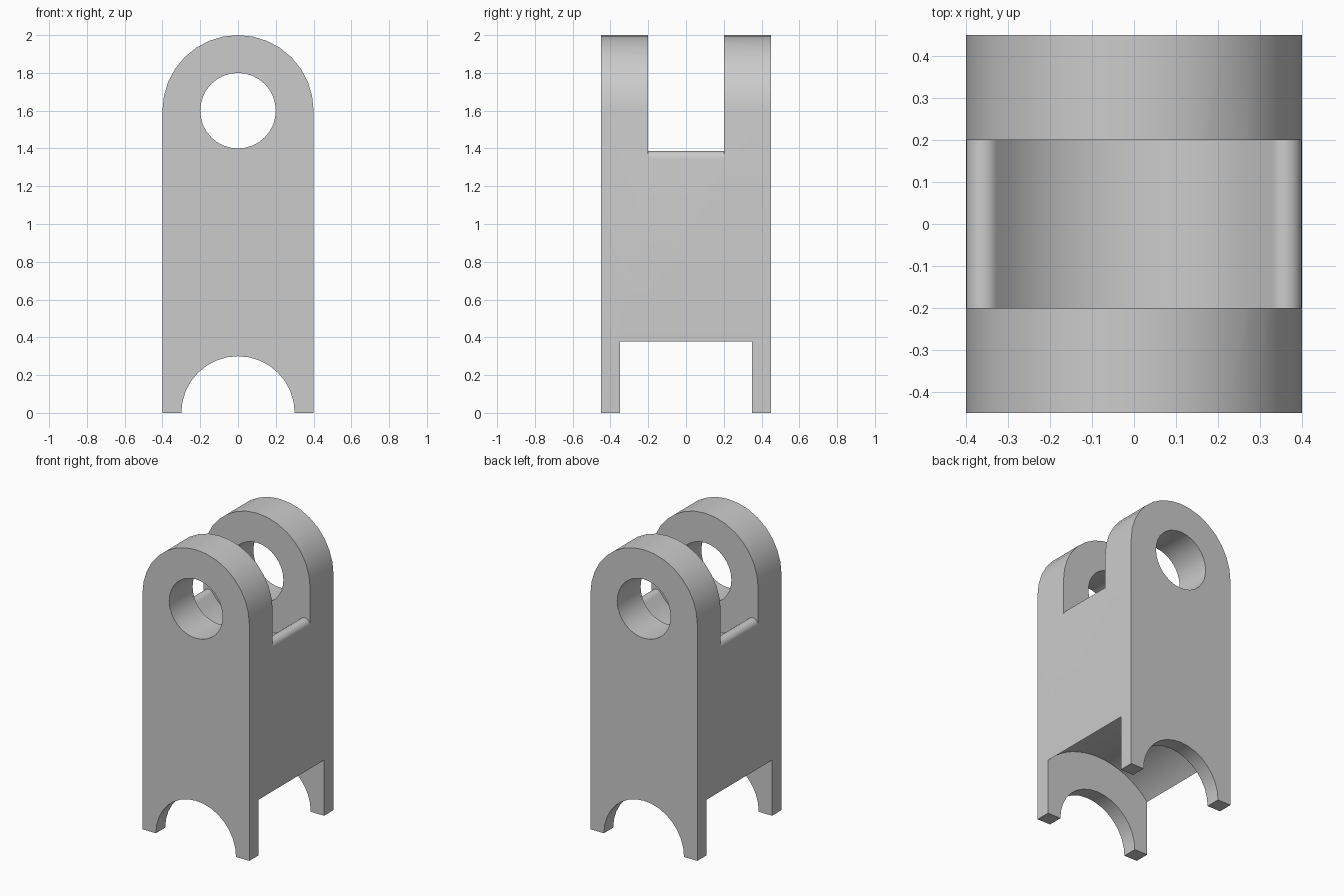
import bpy, bmesh
from math import sin, cos, pi, sqrt, atan2

default = bpy.data.objects.get("Cube")
if default:
    bpy.data.objects.remove(default, do_unlink=True)

HALF_W, HALF_D = 0.4, 0.45
PIN_Z = 1.6          # axis of the pin hole
SEG = 16             # segments per half circle


def arc(cx, cz, r, a0, a1, n=SEG):
    return [(cx + r * cos(a0 + (a1 - a0) * i / n),
             cz + r * sin(a0 + (a1 - a0) * i / n)) for i in range(n + 1)]


def prism(name, profile, half_depth):
    """Extrude an x-z profile symmetrically along y."""
    bm = bmesh.new()
    face = bm.faces.new([bm.verts.new((x, -half_depth, z)) for x, z in profile])
    out = bmesh.ops.extrude_face_region(bm, geom=[face])
    moved = [v for v in out["geom"] if isinstance(v, bmesh.types.BMVert)]
    bmesh.ops.translate(bm, verts=moved, vec=(0, 2 * half_depth, 0))
    bmesh.ops.recalc_face_normals(bm, faces=bm.faces)
    mesh = bpy.data.meshes.new(name)
    bm.to_mesh(mesh)
    bm.free()
    obj = bpy.data.objects.new(name, mesh)
    bpy.context.collection.objects.link(obj)
    return obj


# Body: round top, arched foot
body = prism("clevis_body",
             arc(0, PIN_Z, HALF_W, 0, pi) + [(-HALF_W, 0)] + arc(0, 0, 0.3, pi, 0)
             + [(HALF_W, 0)], HALF_D)

# Pin hole through both ears
hole = prism("pin_hole_cutter", arc(0, PIN_Z, 0.2, 0, 2 * pi, 2 * SEG)[:-1], 0.6)

# Slot between the ears: concave floor with rounded lips at both sides
R, F = 0.4, 0.04
lip_x = HALF_W - F
lip_z = PIN_Z - sqrt((R + F) ** 2 - lip_x ** 2)
touch = atan2(PIN_Z - lip_z, -lip_x)
right_lip = arc(lip_x, lip_z, F, touch, 0, 10)
left_lip = [(-x, z) for x, z in reversed(right_lip)]
floor = arc(0, PIN_Z, R, touch - pi, -touch, SEG)
floor.reverse()      # runs left to right
slot = prism("ear_slot_cutter",
             [(-0.5, 2.1), (-0.5, lip_z)] + left_lip + floor[1:-1] + right_lip
             + [(0.5, lip_z), (0.5, 2.1)], 0.2)

# Wide rounded recess under the body, between the front and back feet
recess = prism("foot_recess_cutter",
               arc(0, 0, 0.55, 0, pi, 2 * SEG) + [(-0.55, -0.1), (0.55, -0.1)], 0.35)

# Cut the body
bpy.ops.object.select_all(action="DESELECT")
body.select_set(True)
bpy.context.view_layer.objects.active = body
for cutter in (hole, slot, recess):
    cutter.hide_render = True
    mod = body.modifiers.new(cutter.name, "BOOLEAN")
    mod.operation, mod.solver, mod.object = "DIFFERENCE", "EXACT", cutter
    bpy.ops.object.modifier_apply(modifier=mod.name)
    bpy.data.objects.remove(cutter, do_unlink=True)

# Grey finish
grey = bpy.data.materials.new("plain grey")
grey.use_nodes = True
colour = (0.6, 0.6, 0.6, 1)
grey.diffuse_color = colour
grey.node_tree.nodes["Principled BSDF"].inputs["Base Color"].default_value = colour
body.data.materials.clear()
body.data.materials.append(grey)
bpy.ops.object.shade_smooth_by_angle(angle=pi / 6)
